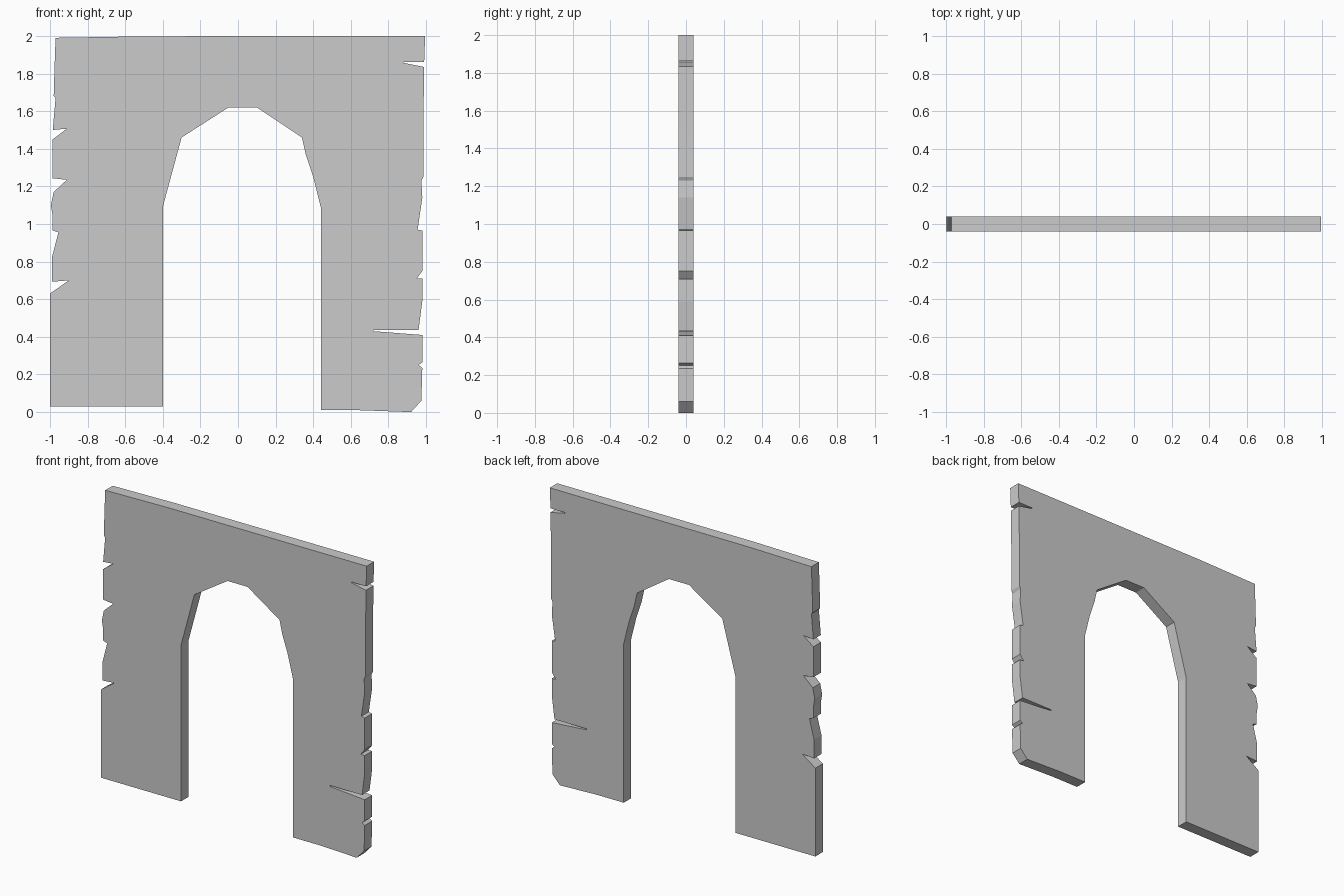
import bpy, bmesh

HALF_DEPTH = 0.04

# Doorway opening and feet, left to right
feet_and_arch = [
    (-1.0, 0.03), (-0.4, 0.03), (-0.4, 1.09), (-0.3, 1.46), (-0.05, 1.62),
    (0.1, 1.62), (0.34, 1.46), (0.36, 1.37), (0.4, 1.25), (0.44, 1.09),
    (0.44, 0.01), (0.64, 0.01), (0.92, 0.0),
]
# Chipped right edge, going up
right_edge = [
    (0.975, 0.06), (0.98, 0.235), (0.96, 0.25), (0.98, 0.265), (0.98, 0.41),
    (0.72, 0.43), (0.72, 0.437), (0.96, 0.437), (0.98, 0.59), (0.98, 0.71),
    (0.95, 0.71), (0.98, 0.75), (0.98, 0.965), (0.955, 0.97), (0.98, 1.14),
    (0.975, 1.23), (0.985, 1.25), (0.985, 1.5), (0.99, 1.835),
    (0.88, 1.857), (0.88, 1.862), (0.99, 1.862), (0.995, 2.0),
]
# Chipped left edge, going down
left_edge = [
    (-0.5, 1.998), (-0.97, 1.99), (-0.975, 1.85), (-0.98, 1.68), (-0.97, 1.67),
    (-0.985, 1.5), (-0.91, 1.507), (-0.985, 1.45), (-0.985, 1.243),
    (-0.91, 1.235), (-0.98, 1.17), (-0.995, 1.1), (-0.985, 1.04),
    (-0.985, 0.965), (-0.955, 0.955), (-0.99, 0.82), (-0.99, 0.693),
    (-0.9, 0.7), (-1.0, 0.63),
]

# Wall slab: outline face extruded through the thickness
bm = bmesh.new()
outline = feet_and_arch + right_edge + left_edge
front = bm.faces.new([bm.verts.new((x, -HALF_DEPTH, z)) for x, z in outline])
back = bmesh.ops.extrude_face_region(bm, geom=[front], use_keep_orig=True)
back_verts = [g for g in back["geom"] if isinstance(g, bmesh.types.BMVert)]
bmesh.ops.translate(bm, verts=back_verts, vec=(0, 2 * HALF_DEPTH, 0))
bmesh.ops.recalc_face_normals(bm, faces=bm.faces)
bmesh.ops.triangulate(bm, faces=[f for f in bm.faces if len(f.verts) > 4])

mesh = bpy.data.meshes.new("arched_wall")
bm.to_mesh(mesh)
bm.free()
wall = bpy.data.objects.new("arched_wall", mesh)
bpy.context.collection.objects.link(wall)
